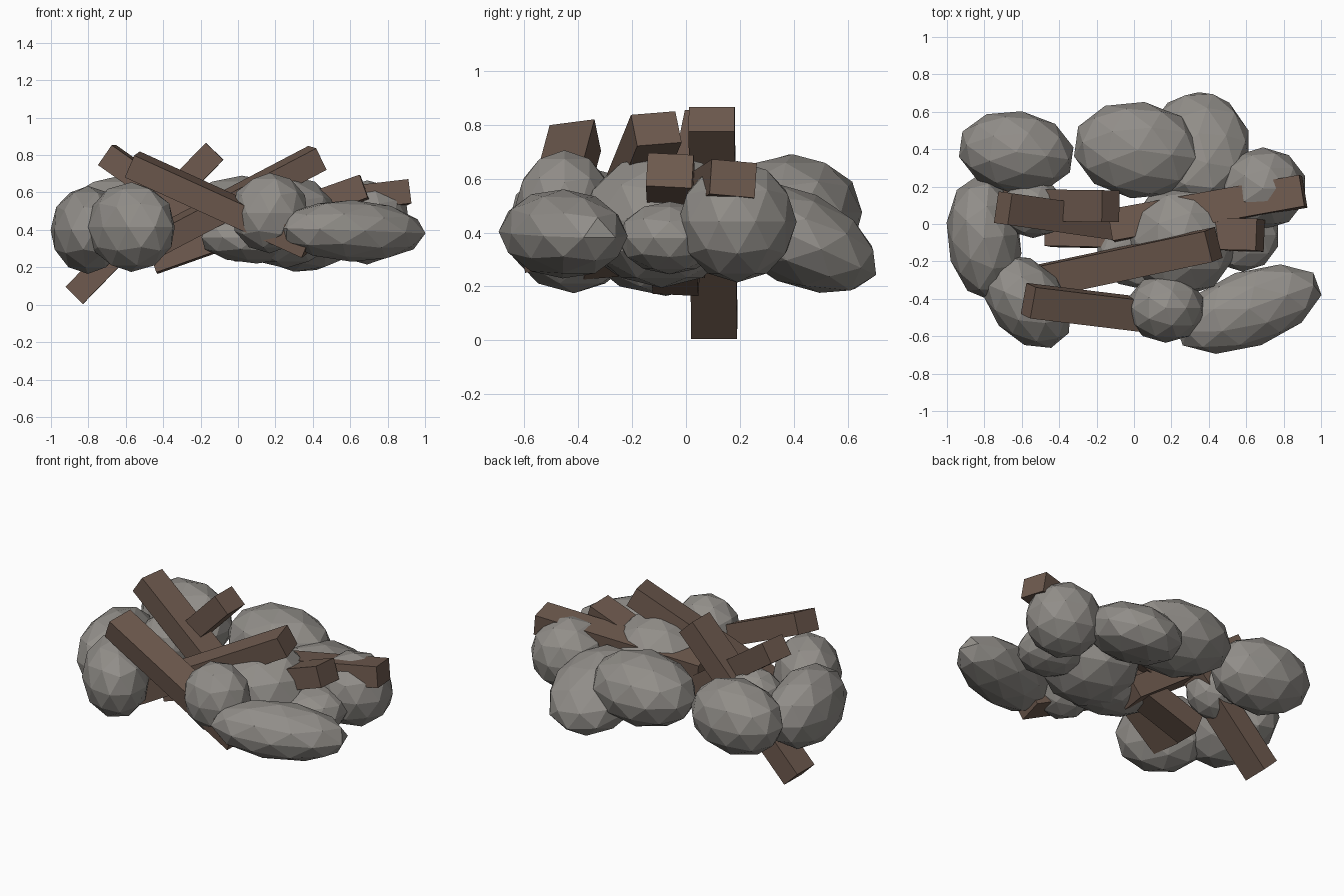
import bpy, math
from mathutils import Vector, Euler, Matrix

if "Cube" in bpy.data.objects:
    bpy.data.objects.remove(bpy.data.objects["Cube"])


def material(name, rgb):
    m = bpy.data.materials.new(name)
    m.diffuse_color = (*rgb, 1)
    m.use_nodes = True
    m.node_tree.nodes["Principled BSDF"].inputs["Base Color"].default_value = m.diffuse_color
    return m


STONE = material("grey stone", (0.285, 0.27, 0.25))
WOOD = material("dark brown wood", (0.156, 0.102, 0.077))


def rock(name, centre, radii, tilt=(0, 0, 0)):
    """Low-poly boulder: a stretched, turned icosphere."""
    bpy.ops.mesh.primitive_ico_sphere_add(subdivisions=2, radius=1)
    o = bpy.context.object
    o.name = name
    rot = Euler([math.radians(a) for a in tilt]).to_matrix().to_4x4()
    o.data.transform(rot @ Matrix.Diagonal((*radii, 1)))
    o.location = centre
    o.data.materials.append(STONE)


def plank(name, start, end, roll=0, width=0.17, thick=0.13):
    """Squared beam running from start to end, rolled about its length."""
    a, b = Vector(start), Vector(end)
    bpy.ops.mesh.primitive_cube_add(size=1)
    o = bpy.context.object
    o.name = name
    rot = (b - a).to_track_quat('X', 'Z').to_matrix().to_4x4()
    rot = rot @ Matrix.Rotation(math.radians(roll), 4, 'X')
    o.data.transform(rot @ Matrix.Diagonal(((b - a).length, width, thick, 1)))
    o.location = (a + b) / 2
    o.data.materials.append(WOOD)


# Ring of boulders
rock("left_rock", (-0.802, -0.075, 0.40), (0.20, 0.335, 0.235), (0, 0, 6))
rock("front_left_rock", (-0.57, -0.415, 0.415), (0.285, 0.20, 0.24), (0, 0, -50))
rock("back_left_rock", (-0.63, 0.385, 0.465), (0.315, 0.22, 0.225), (0, 0, -8))
rock("back_rock", (0.02, 0.395, 0.475), (0.35, 0.26, 0.215), (0, 0, -8))
rock("back_right_rock", (0.345, 0.41, 0.38), (0.28, 0.325, 0.175), (-25, 0, 0))
rock("right_rock", (0.69, 0.19, 0.44), (0.235, 0.22, 0.225))
rock("front_right_rock", (0.61, -0.455, 0.395), (0.415, 0.205, 0.165), (0, 2, 20))
rock("front_middle_rock", (0.17, -0.45, 0.49), (0.21, 0.185, 0.215))

# Boulders inside the pile
rock("centre_rock", (0.255, -0.09, 0.445), (0.295, 0.30, 0.25))
rock("inner_right_rock", (0.58, -0.06, 0.38), (0.2, 0.195, 0.135))
rock("inner_flat_rock", (0.10, -0.15, 0.36), (0.31, 0.21, 0.14))
rock("inner_left_rock", (-0.54, 0.08, 0.46), (0.18, 0.155, 0.17))

# Crossed beams
plank("steep_plank", (-0.875, 0.105, 0.05), (-0.125, 0.095, 0.82))
plank("back_left_plank", (-0.70, 0.085, 0.80), (0.03, -0.02, 0.285))
plank("front_plank", (-0.565, -0.41, 0.75), (0.38, -0.525, 0.32), 8)
plank("middle_plank", (-0.52, -0.31, 0.29), (0.425, -0.11, 0.785), 5)
plank("long_right_plank", (-0.12, -0.01, 0.48), (0.905, 0.175, 0.60), -5)
plank("low_plank", (-0.455, -0.035, 0.23), (0.675, -0.06, 0.63), -3)
